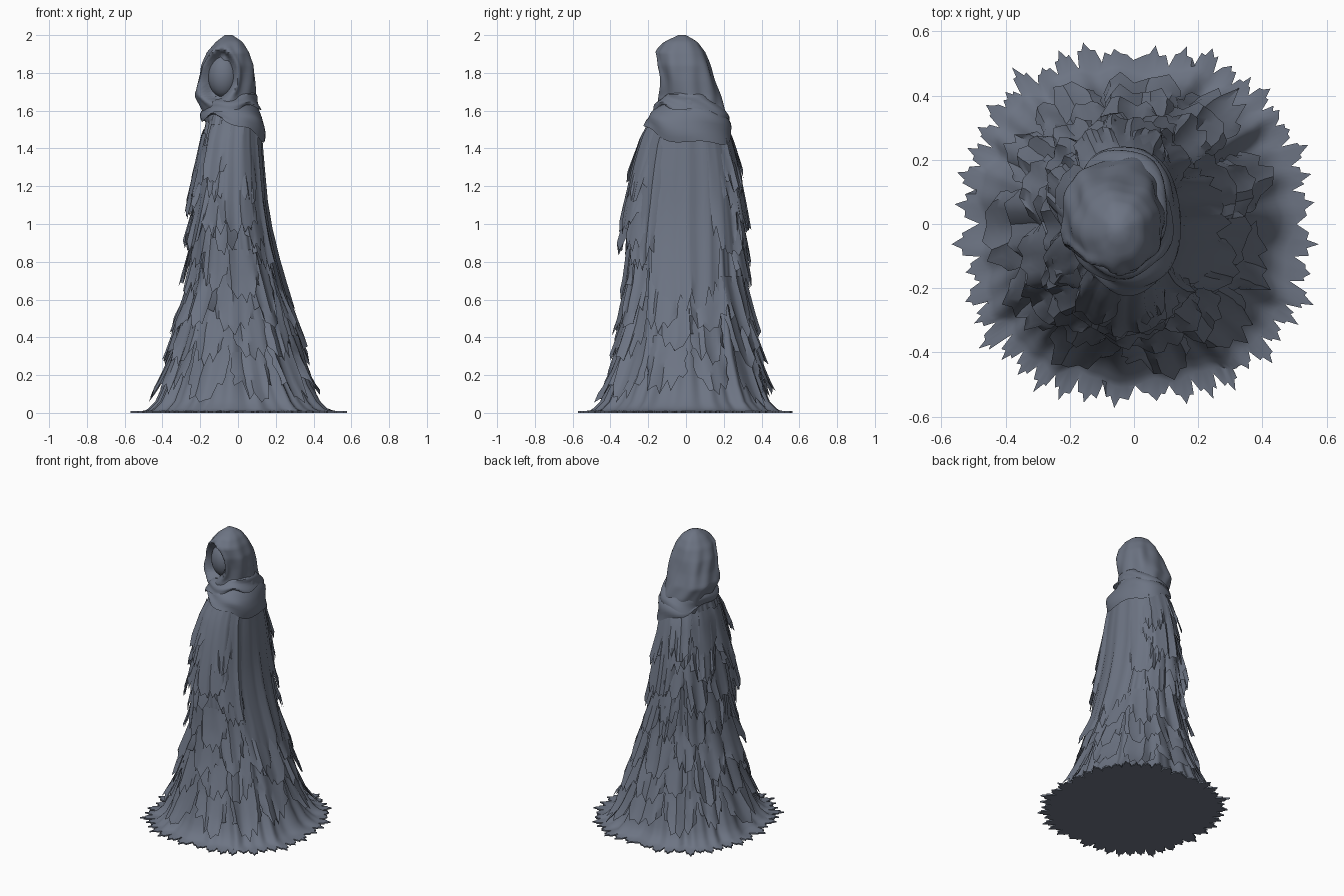
import bpy, bmesh, math, random
from mathutils import Matrix

if "Cube" in bpy.data.objects:
    bpy.data.objects.remove(bpy.data.objects["Cube"])
random.seed(11)
U = random.uniform

cloth = bpy.data.materials.new("slate_cloth")
cloth.diffuse_color = (0.152, 0.175, 0.228, 1)
cloth.use_nodes = True
cloth.node_tree.nodes["Principled BSDF"].inputs["Base Color"].default_value = cloth.diffuse_color

# height, then x and y limits of the body under the rags
BODY = [(0.012, -.50, .51, -.51, .51), (.025, -.465, .46, -.475, .475), (.06, -.43, .425, -.44, .44),
        (.15, -.39, .375, -.40, .405), (.3, -.35, .33, -.365, .37), (.5, -.305, .275, -.325, .33),
        (.7, -.26, .22, -.305, .305), (.9, -.24, .17, -.305, .295), (1.1, -.225, .14, -.29, .28),
        (1.3, -.21, .13, -.265, .26), (1.45, -.195, .12, -.235, .235), (1.56, -.165, .115, -.185, .20),
        (1.66, -.15, .07, -.11, .14)]
HOOD = [(1.48, -.16, .11, -.16, .20), (1.60, -.19, .105, -.14, .205), (1.68, -.23, .09, -.13, .185),
        (1.76, -.205, .09, -.135, .155), (1.84, -.19, .085, -.15, .13), (1.91, -.16, .06, -.155, .10),
        (1.965, -.115, .025, -.115, .06), (2.0, -.07, -.03, -.04, .0)]


def lerp_table(table, z):
    if z <= table[0][0]:
        return table[0][1:]
    for lo, hi in zip(table, table[1:]):
        if z <= hi[0]:
            t = (z - lo[0]) / (hi[0] - lo[0])
            return [a + (b - a) * t for a, b in zip(lo[1:], hi[1:])]
    return table[-1][1:]


def ring_point(table, th, z, off=0, scale=1, power=2.2):
    x0, x1, y0, y1 = lerp_table(table, z)
    c, s = math.cos(th), math.sin(th)
    e = 2 / power
    px = ((x1 - x0) / 2 * scale + off) * math.copysign(abs(c) ** e, c)
    py = ((y1 - y0) / 2 * scale + off) * math.copysign(abs(s) ** e, s)
    return ((x0 + x1) / 2 + px, (y0 + y1) / 2 + py, z)


def fold(th, z):
    amp = .005 + .012 * max(0, 1 - z / 1.3)
    return amp * (.6 * math.sin(11 * th + 1.5 * z) + .5 * math.sin(19 * th + 2 - z) + .4 * math.sin(31 * th + 1))


def body_point(th, z, off=0):
    return ring_point(BODY, th, z, off + fold(th, z), power=2.2 + .35 * max(0, 1 - z / .3))


def add_grid(bm, rows, closed):
    vs = [[bm.verts.new(p) for p in r] for r in rows]
    n = len(rows[0])
    for a, b in zip(vs, vs[1:]):
        for i in range(n if closed else n - 1):
            k = (i + 1) % n
            bm.faces.new((a[i], a[k], b[k], b[i]))
    return vs


def finish(bm, name, angle=40):
    me = bpy.data.meshes.new(name)
    bm.to_mesh(me)
    bm.free()
    ob = bpy.data.objects.new(name, me)
    bpy.context.collection.objects.link(ob)
    me.materials.append(cloth)
    bpy.ops.object.select_all(action='DESELECT')
    ob.select_set(True)
    bpy.context.view_layer.objects.active = ob
    bpy.ops.object.shade_smooth_by_angle(angle=math.radians(angle))


def angles(n):
    return [2 * math.pi * i / n for i in range(n)]


# robe: folded body with a torn, fork-tipped hem lying on the floor
bm = bmesh.new()
N = 264
hem, spike, base = [], 0, 0
for i, t in enumerate(angles(N)):
    if i % 6 == 0:
        spike, base = U(.04, .085), U(-.02, .0)
    r = base + spike * (0, .62, .58, 1, .6, .66)[i % 6] + U(-.006, .006)
    hem.append(ring_point(BODY, t + U(-.006, .006), 0, r, power=2.45))
rows = [hem, [(x, y, .009) for x, y, _ in hem]]
zs = [.012, .025, .04, .06, .1, .15, .22] + [.3 + .08 * k for k in range(17)] + [1.66]
rows += [[body_point(t, z, -.02 if z < .02 else -.004) for t in angles(N)] for z in zs]
vs = add_grid(bm, rows, True)
bm.faces.new(list(reversed(vs[0])))
bm.faces.new(vs[-1])
finish(bm, "robe")


# one torn rag hanging on the body
def rag(bm, th, width, top, low, flare=.035, cols=8, tear=.08, skew=0):
    jag = [U(.2, 1) * tear * (1 if i % 2 else .2) for i in range(cols + 1)]
    for i in range(cols + 1):
        jag[i] += .09 * abs(2 * i / cols - 1) ** 2
    nr = 7
    rows = []
    for j in range(nr + 1):
        t = j / nr
        row = []
        for i in range(cols + 1):
            u = i / cols - .5
            edge = U(-.02, .02) if i in (0, cols) else U(-.006, .006)
            a = th + u * width * (1 - .15 * t * t) + skew * t + edge
            z = top + (max(.015, low + jag[i]) - top) * t
            puff = 1 - (2 * u) ** 4 * .6
            off = .002 + flare * t ** 1.2 * puff + .004 * t * math.sin(i * 1.6 + th * 7)
            row.append(body_point(a, z, off))
        rows.append(row)
    add_grid(bm, list(reversed(rows)), False)


# tattered layers, sparse on the smooth back (+x)
bm = bmesh.new()
for low, n in ((.08, 11), (.26, 11), (.44, 10), (.62, 10), (.80, 9), (.98, 8), (1.16, 8)):
    start = U(0, 1)
    for k in range(n):
        th = (k + start + U(-.12, .12)) * 2 * math.pi / n
        th = math.atan2(math.sin(th), math.cos(th))
        if abs(th) < .75 and low > .55:
            continue
        lo = low + U(-.07, .07)
        rag(bm, th, 2 * math.pi / n * U(.85, 1.15), min(1.5, lo + U(.28, .4)), lo, U(.03, .048), skew=U(-.05, .05))
finish(bm, "tattered_layers")

# long back cape panels
bm = bmesh.new()
rag(bm, 0.0, 1.25, 1.54, .52, .022, 16, .12)
rag(bm, .75, .7, 1.52, .82, .03, 10, .12)
rag(bm, -.8, .7, 1.52, .74, .03, 10, .12)
finish(bm, "back_cape")

# draped sleeves over both arms, and the loose cuffs in front (-x)
bm = bmesh.new()
for s in (-1, 1):
    rag(bm, s * 1.4, 1.1, 1.55, .94, .045, 13, .08)
    rag(bm, s * 2.0, .8, 1.53, 1.2, .05, 9, .1)
    rag(bm, s * 2.4, .7, 1.3, .84, .06, 9, .1, s * .1)
    rag(bm, s * 2.9, .6, 1.48, 1.02, .055, 9, .1, s * -.15)
finish(bm, "sleeves")

# shoulder wraps: two tilted rolls of cloth
bm = bmesh.new()
for low, tilt, turn, high, puff in ((1.50, .075, .5, 1.62, .022), (1.575, .045, 2.4, 1.675, .032)):
    rows = []
    for j in range(9):
        s = j / 8
        row = []
        for t in angles(72):
            z0 = low - tilt * math.cos(t - turn) + .012 * math.sin(5 * t)
            z1 = high + .025 * math.cos(t)
            z = z0 + (z1 - z0) * s
            off = puff * math.sin(math.pi * min(1, .18 + s * .8)) ** .5 if s < .95 else .004
            off += .007 * math.sin(3 * t + 7 * s + turn)
            row.append(ring_point(BODY, t, z, off))
        rows.append(row)
    add_grid(bm, rows, True)
finish(bm, "shoulder_wraps")

# hood: closed loft whose front is pressed in around the face
bm = bmesh.new()
FACE = math.radians(-112)
rows = []
for j in range(41):
    z = 1.48 + .52 * j / 40
    row = []
    for t in angles(96):
        d = abs(math.atan2(math.sin(t - FACE), math.cos(t - FACE)))
        ratio = math.hypot(d / .72, (z - 1.785) / .145)
        q = max(0, min(1, (1.0 - ratio) / .22))
        press = .42 * q * q * (3 - 2 * q)
        k = max(0, min(1, (2 - z) / .2))
        off = k * (.005 * math.sin(5 * t + 9 * z) + .004 * math.sin(9 * t - 14 * z))
        off += .01 * max(0, 1 - abs(ratio - 1.08) / .2)
        row.append(ring_point(HOOD, t, z, off, 1 - press))
    rows.append(row)
vs = add_grid(bm, rows, True)
bm.faces.new(vs[-1])
finish(bm, "hood", 60)

# veiled face inside the hood
bm = bmesh.new()
place = Matrix.Translation((-.078, -.045, 1.785)) @ Matrix.Rotation(FACE, 4, 'Z')
bmesh.ops.create_uvsphere(bm, u_segments=24, v_segments=14, radius=1,
                          matrix=place @ Matrix.Diagonal((.078, .082, .115, 1)))
finish(bm, "face")
